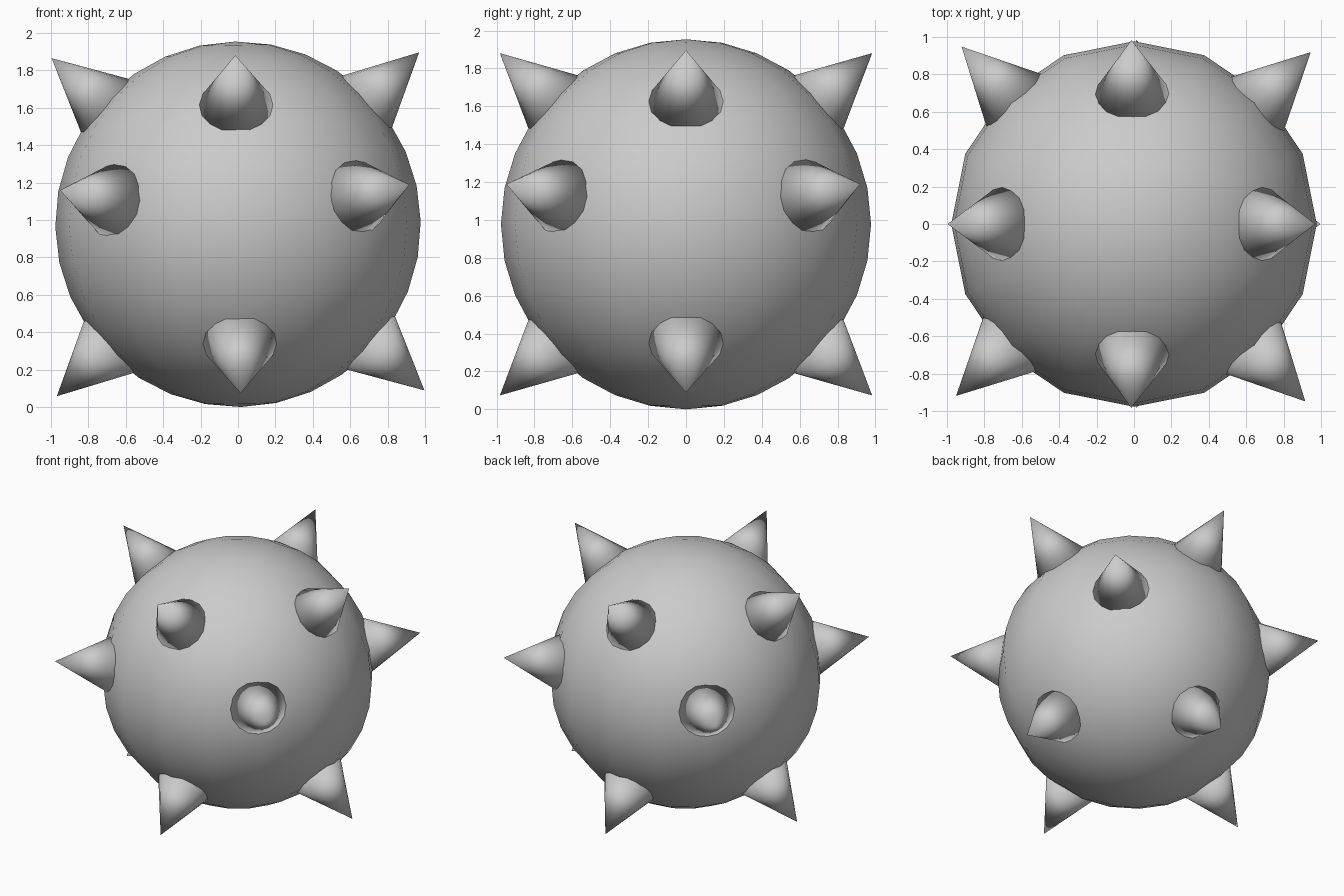
import bpy
from math import radians, sin, cos
from mathutils import Vector, Matrix

cube = bpy.data.objects.get("Cube")
if cube:
    bpy.data.objects.remove(cube, do_unlink=True)

R = 0.977                                  # ball radius
CENTRE = Vector((0, 0, R))
TILT = Matrix.Rotation(radians(-0.9), 4, 'Y')
TIP, ROOT = 1.335, 0.905                   # spike ends, measured from the centre
SPIKE_R = 0.216

grey = bpy.data.materials.new("plain_grey")
grey.use_nodes = True
grey.diffuse_color = (0.6, 0.6, 0.6, 1)
grey.node_tree.nodes["Principled BSDF"].inputs["Base Color"].default_value = (0.6, 0.6, 0.6, 1)


def finish(name):
    obj = bpy.context.object
    obj.name = name
    obj.data.materials.append(grey)
    bpy.ops.object.shade_smooth()
    return obj


def add_spike(name, azimuth, elevation):
    a, e = radians(azimuth), radians(elevation)
    axis = TILT @ Vector((cos(a) * cos(e), sin(a) * cos(e), sin(e)))
    bpy.ops.mesh.primitive_cone_add(
        vertices=16, radius1=SPIKE_R, radius2=0, depth=TIP - ROOT,
        location=CENTRE + axis * (TIP + ROOT) / 2,
        rotation=axis.to_track_quat('Z', 'Y').to_euler())
    finish(name)


# Round body
bpy.ops.mesh.primitive_uv_sphere_add(segments=16, ring_count=16, radius=R,
                                     location=CENTRE, rotation=TILT.to_euler())
finish("ball_body")

# Three rings of four spikes: name, first azimuth, elevation
for ring, start, elevation in (("upper", 0, 42.6), ("middle", 44.1, 8.5), ("lower", 0, -42.6)):
    for i in range(4):
        add_spike(f"{ring}_spike_{i + 1}", start + 90 * i, elevation)
